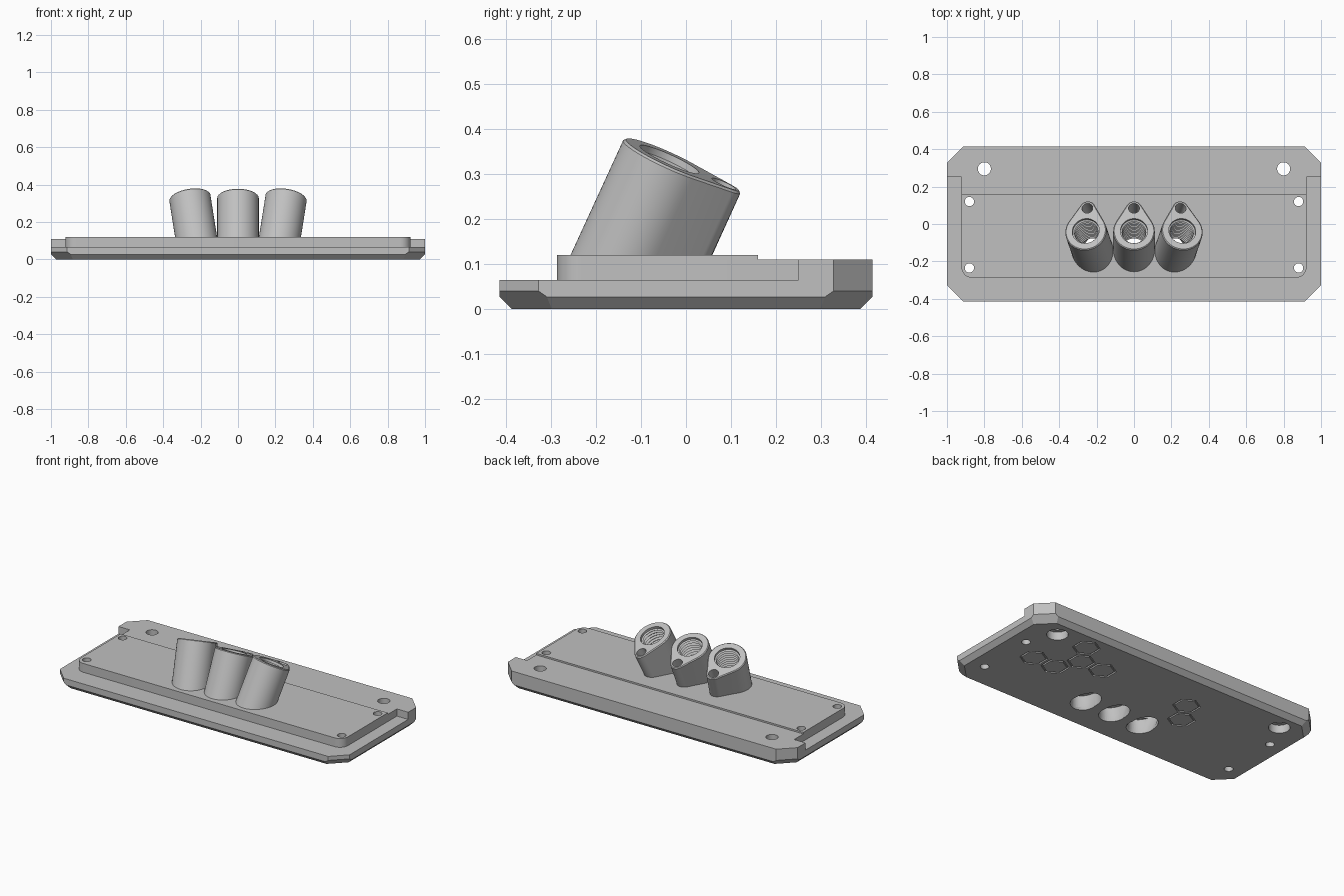
import bpy, bmesh
from math import sin, cos, pi, radians, acos
from mathutils import Matrix, Vector

if "Cube" in bpy.data.objects:
    bpy.data.objects.remove(bpy.data.objects["Cube"])

grey = bpy.data.materials.new("plain_grey")
grey.use_nodes = True
grey.diffuse_color = (0.53, 0.53, 0.53, 1)
grey.node_tree.nodes["Principled BSDF"].inputs["Base Color"].default_value = grey.diffuse_color


def loft(name, rings, matrix=Matrix(), closed=False):
    """Skin a stack of rings; cap the ends unless the stack loops back on itself."""
    bm = bmesh.new()
    loops = [[bm.verts.new(matrix @ Vector(p)) for p in ring] for ring in rings]
    pairs = list(zip(loops, loops[1:]))
    if closed:
        pairs.append((loops[-1], loops[0]))
    else:
        bm.faces.new(loops[0])
        bm.faces.new(loops[-1])
    for a, b in pairs:
        for i in range(len(a)):
            j = (i + 1) % len(a)
            bm.faces.new((a[i], a[j], b[j], b[i]))
    bmesh.ops.recalc_face_normals(bm, faces=bm.faces)
    return make(name, bm)


def make(name, bm):
    mesh = bpy.data.meshes.new(name)
    bm.to_mesh(mesh)
    bm.free()
    mesh.materials.append(grey)
    ob = bpy.data.objects.new(name, mesh)
    bpy.context.collection.objects.link(ob)
    return ob


def trim(ob, point, normal):
    """Remove everything on the outer side of a plane and close the cut."""
    bm = bmesh.new()
    bm.from_mesh(ob.data)
    bmesh.ops.bisect_plane(bm, geom=bm.verts[:] + bm.edges[:] + bm.faces[:], plane_co=point,
                           plane_no=normal, clear_outer=True, dist=1e-6)
    bmesh.ops.holes_fill(bm, edges=[e for e in bm.edges if e.is_boundary])
    bmesh.ops.recalc_face_normals(bm, faces=bm.faces)
    bm.to_mesh(ob.data)
    bm.free()


def combine(target, tool, operation="DIFFERENCE", keep=False):
    mod = target.modifiers.new("cut", "BOOLEAN")
    mod.object, mod.operation, mod.solver = tool, operation, "EXACT"
    bpy.context.view_layer.update()
    deps = bpy.context.evaluated_depsgraph_get()
    mesh = bpy.data.meshes.new_from_object(target.evaluated_get(deps))
    target.modifiers.clear()
    target.data = mesh
    if not keep:
        bpy.data.objects.remove(tool)


def circle(r, z, n=40, x=0, y=0, ry=None):
    return [(x + r * cos(2 * pi * i / n), y + (ry or r) * sin(2 * pi * i / n), z) for i in range(n)]


def box(name, x, y0, y1, z0, z1):
    return loft(name, [[(-x, y0, z), (x, y0, z), (x, y1, z), (-x, y1, z)] for z in (z0, z1)])


# Base plate with clipped corners
X, Y, C, BACK = 1.0, 0.415, 0.087, 0.11
outline = [(X, Y - C), (X - C, Y), (C - X, Y), (-X, Y - C),
           (-X, C - Y), (C - X, -Y), (X - C, -Y), (X, C - Y)]
plate = loft("base_plate", [[(x, y, z) for x, y in outline] for z in (0, BACK)])

# Chamfer along the lower edge
for s in (-1, 1):
    trim(plate, (s * X, 0, 0.027), (s, 0, -1))
    trim(plate, (0, s * Y, 0.027), (0, s, -1))
    for t in (-1, 1):
        d = Vector((s, t, 0)).normalized()
        trim(plate, (s * (X - C), t * Y, 0.04), d - Vector((0, 0, 1)))

# Lower front ledge, rear shelf and raised pad
combine(plate, box("ledge_cutter", 1.2, -0.6, 0.25, 0.065, 0.3))
combine(plate, box("rear_shelf", 0.922, 0.1, 0.3, 0.05, BACK), "UNION")
PX, PF, PB, PR = 0.922, -0.287, 0.16, 0.055
arc = [radians(270 + 90 * i / 10) for i in range(11)]
right = [(PX - PR + PR * cos(a), PF + PR + PR * sin(a)) for a in arc] + [(PX, PB)]
pad_outline = right + [(-x, y) for x, y in reversed(right)]
pad = loft("raised_pad", [[(x, y, z) for x, y in pad_outline] for z in (0.05, 0.12)])
combine(plate, pad, "UNION")

# Screw holes, with counterbores under the two rear ones
for s in (-1, 1):
    for x, y, r, top in ((0.88, 0.12, 0.025, 0.2), (0.88, -0.235, 0.025, 0.2),
                         (0.8, 0.295, 0.035, 0.2), (0.8, 0.295, 0.06, 0.05)):
        combine(plate, loft("screw_cutter", [circle(r, z, 32, s * x, y) for z in (-0.05, top)]))

# Hexagonal grooves underneath, on a honeycomb grid of (column, row)
PITCH = 0.152
for col, row in ((0, 0), (-1, 0), (-7, 0), (-1.5, 1), (-2.5, 1), (-6.5, 1), (-1, 2)):
    x, y = 0.734 + col * PITCH, 0.014 + row * PITCH * 0.89
    turn = Matrix.Translation((x, y, 0)) @ Matrix.Rotation(pi / 6, 4, "Z")
    rings = [circle(r, z, 6) for r, z in ((0.079, -0.02), (0.079, 0.008), (0.068, 0.008), (0.068, -0.02))]
    combine(plate, loft("groove_cutter", rings, turn, closed=True))

# Three tilted sockets with a teardrop outline
R, SMALL, D = 0.111, 0.042, 0.133


def teardrop(inset, z, n=20):
    phi = acos((R - SMALL) / D)
    tail = [pi / 2 - phi + 2 * phi * i / n for i in range(n + 1)]
    body = [pi / 2 + phi + 2 * (pi - phi) * i / (2 * n) for i in range(2 * n + 1)]
    return ([((SMALL - inset) * cos(a), D + (SMALL - inset) * sin(a), z) for a in tail]
            + [((R - inset) * cos(a), (R - inset) * sin(a), z) for a in body])


# Threaded bore profile: smooth lead-in, then zigzag ridges
bore = [(0.0725, 0.03), (0.0725, -0.015)]
for i in range(13):
    z = -0.02 - 0.018 * i
    bore += [(0.063, z), (0.0725, z - 0.009)]
bore += [(0.0725, -0.5)]

for name, side in (("right_socket", -1), ("middle_socket", 0), ("left_socket", 1)):
    place = (Matrix.Translation((0.258 * side, -0.037, 0.333))
             @ Matrix.Rotation(radians(9 * side), 4, "Y") @ Matrix.Rotation(radians(-24.4), 4, "X"))
    socket = loft(name, [teardrop(0, -0.45), teardrop(0, -0.005), teardrop(0.005, 0)], place)
    trim(socket, (0, 0, 0.119), (0, 0, -1))
    combine(socket, loft("pin_cutter", [circle(0.029, z, 32, 0, D) for z in (-0.12, 0.03)], place))
    bore_cutter = loft("bore_cutter", [circle(r, z) for r, z in bore], place)
    combine(socket, bore_cutter, keep=True)
    combine(plate, bore_cutter)
    # Long oval opening on the underside
    oval = [circle(0.071, z, 40, 0.205 * side, -0.166, 0.1) for z in (-0.05, 0.085)]
    combine(plate, loft("oval_cutter", oval))

# Smooth curved walls, keep creases sharp
for ob in [o for o in bpy.context.collection.objects if o.type == "MESH"]:
    bpy.ops.object.select_all(action="DESELECT")
    ob.select_set(True)
    bpy.context.view_layer.objects.active = ob
    bpy.ops.object.shade_smooth_by_angle(angle=radians(25))
